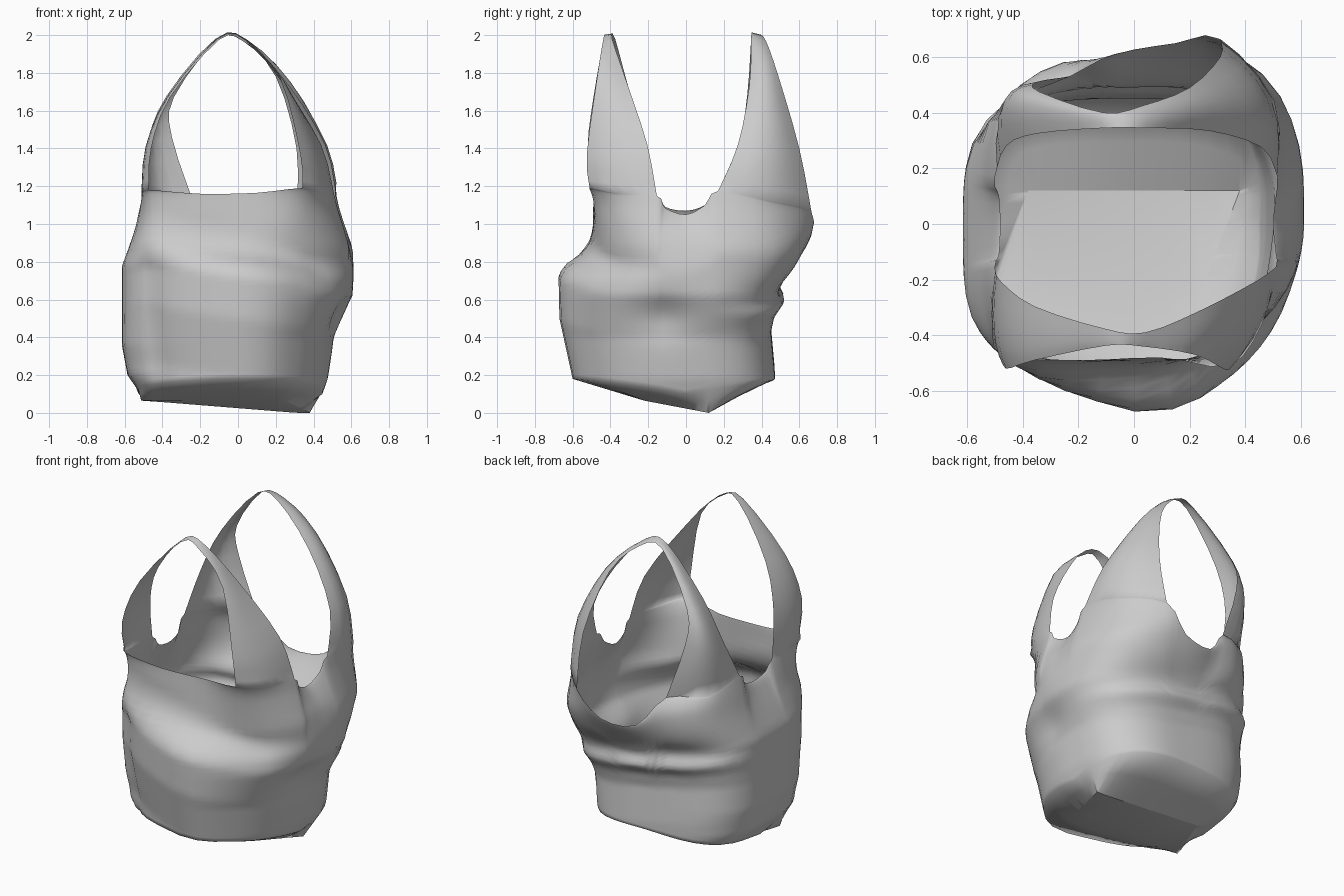
import bpy, bmesh, math
from mathutils import Vector as V

if "Cube" in bpy.data.objects:
    bpy.data.objects.remove(bpy.data.objects["Cube"])

SUB, ROWS = 3, 40


def interp(prof, z):
    if z <= prof[0][0]:
        return prof[0][1]
    for (z0, a), (z1, b) in zip(prof, prof[1:]):
        if z <= z1:
            return a + (b - a) * (z - z0) / (z1 - z0)
    return prof[-1][1]


def spline(pts, closed):
    """Catmull-Rom subdivision of a point list."""
    n, out = len(pts), []
    for i in range(n if closed else n - 1):
        def g(k):
            return V(pts[k % n] if closed else pts[max(0, min(n - 1, k))])
        a, b, c, d = g(i - 1), g(i), g(i + 1), g(i + 2)
        for j in range(SUB):
            t = j / SUB
            out.append(0.5 * (2 * b + (c - a) * t + (2 * a - 5 * b + 4 * c - d) * t * t
                              + (3 * b - a - 3 * c + d) * t ** 3))
    if not closed:
        out.append(V(pts[-1]))
    return out


# Rim of the sack, anticlockwise from the front-left strap
RIM = [(-.47, -.475, 1.18), (-.2, -.49, 1.16), (.1, -.48, 1.165), (.34, -.51, 1.19),
       (.46, -.36, 1.16), (.51, -.155, 1.15), (.51, -.11, 1.085), (.5, 0, 1.05),
       (.51, .1, 1.1), (.515, .17, 1.175), (.505, .44, 1.12), (.31, .665, 1.06),
       (.15, .65, .91), (-.07, .61, .91), (-.23, .53, 1.1), (-.45, .42, 1.12),
       (-.5, .17, 1.175), (-.485, .1, 1.1), (-.48, 0, 1.07), (-.485, -.11, 1.09),
       (-.5, -.155, 1.15), (-.51, -.36, 1.16)]
# Silhouette profiles of the four sides: (height, extent)
LEFT = [(.06, .52), (.12, .53), (.2, .585), (.36, .615), (.78, .615), (.92, .56), (1.15, .51)]
RIGHT = [(.08, .44), (.18, .475), (.4, .51), (.53, .57), (.62, .61), (.86, .615), (1.0, .56), (1.2, .52)]
FRONT = [(.18, .60), (.5, .67), (.73, .675), (.79, .635), (.85, .54), (.9, .5), (1.1, .485), (1.2, .5)]
BACK = [(.18, .47), (.4, .45), (.49, .47), (.56, .52), (.62, .49), (.67, .51), (.75, .58), (.87, .67), (1.05, .67)]


def smooth(t):
    t = max(0, min(1, t))
    return t * t * (3 - 2 * t)


def wall(th, z):
    """Point on the sack wall at a polar angle and height."""
    c, s = math.cos(th), math.sin(th)
    a = interp(RIGHT if c > 0 else LEFT, z)
    x = c * .58 / max(abs(c), abs(s))
    side = smooth(c + .5)
    upper = smooth((z - .75) / .25)
    if s < 0:
        b = interp(FRONT, z + .15 * x) * (1 - .44 * max(0, -x) * (1 - upper))
        n0 = 4 - 2.05 * side
        n = n0 + (4 - 1.5 * side - n0) * upper
    else:
        b = interp(BACK, z + .14 * (x - .3)) * (1 - .05 * max(0, .2 - x) * smooth((z - .6) / .2))
        n = 3.2 - .4 * side
    r = (abs(c / a) ** n + abs(s / b) ** n) ** (-1 / n)
    p = V((r * c, r * s, z))
    if c > 0:  # dent in the right side
        p.x -= .045 * math.exp(-((p.y + .12) / .15) ** 2 - ((z - .52) / .11) ** 2)
    return p


bm = bmesh.new()


def bridge(r0, r1, closed=False):
    n = len(r0)
    for i in range(n if closed else n - 1):
        k = (i + 1) % n
        bm.faces.new((r0[i], r0[k], r1[k], r1[i]))


# Crumpled sack wall
rim = spline(RIM, True)
angles = [math.atan2(p.y, p.x) for p in rim]
rows = []
for r in range(ROWS + 1):
    t = r / ROWS
    row = []
    for p, th in zip(rim, angles):
        z0 = .1 + .08 * abs(math.sin(th))
        q = wall(th, z0 + (p.z - z0) * t)
        row.append(bm.verts.new(q.lerp(p, smooth((t - .66) / .34))))
    rows.append(row)

# Bottom: folds down to a shallow sloping keel
hem = [v.co.copy() for v in rows[0]]
under = []
for spread, f in ((0, 1), (1, 1), (1, .5)):
    row = []
    for p in hem:
        y = max(-.22, min(.12, p.y)) if spread else .12
        k = (y + .22) / .34
        x = max(-.52 + .14 * k, min(.25 + .13 * k, p.x * .97))
        z = max(.19 * (.12 - y), min(.065, .025 - .08 * x), 0)
        row.append(bm.verts.new(p.lerp(V((x, y, z)), f)))
    under.append(row)
for lo, hi in zip(under + rows, (under + rows)[1:]):
    bridge(lo, hi, True)

# Carrying handles: strips between an outer edge and an inner edge
top = rows[-1]
N = len(top)


def handle(first, last, outer, inner):
    """first / last: rim columns of the strap feet, listed outer to inner."""
    a = [top[i % N] for i in first]
    b = [top[i % N] for i in last]
    eo = spline([a[0].co] + outer + [b[0].co], False)
    ei = spline([a[-1].co] + inner + [b[-1].co], False)
    m = len(a) // 2
    puff = [f[m].co - (f[0].co + f[-1].co) / 2 for f in (a, b)]
    n, prev = len(eo) - 1, a
    for k in range(1, n):
        t = k / n
        w = abs(2 * t - 1)
        bulge = puff[0 if t < .5 else 1] * w
        cur = []
        for j in range(len(a)):
            s = j / (len(a) - 1)
            cur.append(bm.verts.new(eo[k].lerp(ei[k], s) + bulge * 4 * s * (1 - s)))
        bridge(prev, cur)
        prev = cur
    bridge(prev, b)


S = SUB
handle(range(22 * S, 20 * S - 1, -1), range(3 * S, 5 * S + 1),
       [(-.46, -.52, 1.4), (-.36, -.49, 1.67), (-.1, -.437, 1.975), (.03, -.44, 1.965),
        (.22, -.47, 1.78), (.33, -.525, 1.37)],
       [(-.48, -.205, 1.42), (-.36, -.295, 1.69), (-.11, -.375, 1.98), (.04, -.39, 1.975),
        (.24, -.31, 1.74), (.44, -.205, 1.42)])
handle(range(14 * S, 16 * S + 1), range(11 * S, 9 * S - 1, -1),
       [(-.35, .51, 1.46), (-.34, .475, 1.67), (-.11, .4, 1.975), (.03, .425, 1.965),
        (.2, .49, 1.78), (.31, .6, 1.4)],
       [(-.46, .28, 1.43), (-.35, .325, 1.69), (-.11, .345, 1.985), (.04, .345, 1.98),
        (.27, .335, 1.73), (.46, .275, 1.42)])

# Merge the keel seam and finish the sheet
bmesh.ops.remove_doubles(bm, verts=[v for row in under[:2] for v in row], dist=.002)
bmesh.ops.recalc_face_normals(bm, faces=bm.faces)
me = bpy.data.meshes.new("shopping_bag")
bm.to_mesh(me)
bm.free()
bag = bpy.data.objects.new("shopping_bag", me)
bpy.context.collection.objects.link(bag)
bpy.context.view_layer.objects.active = bag
bag.select_set(True)
bpy.ops.object.shade_smooth_by_angle(angle=math.radians(80))
